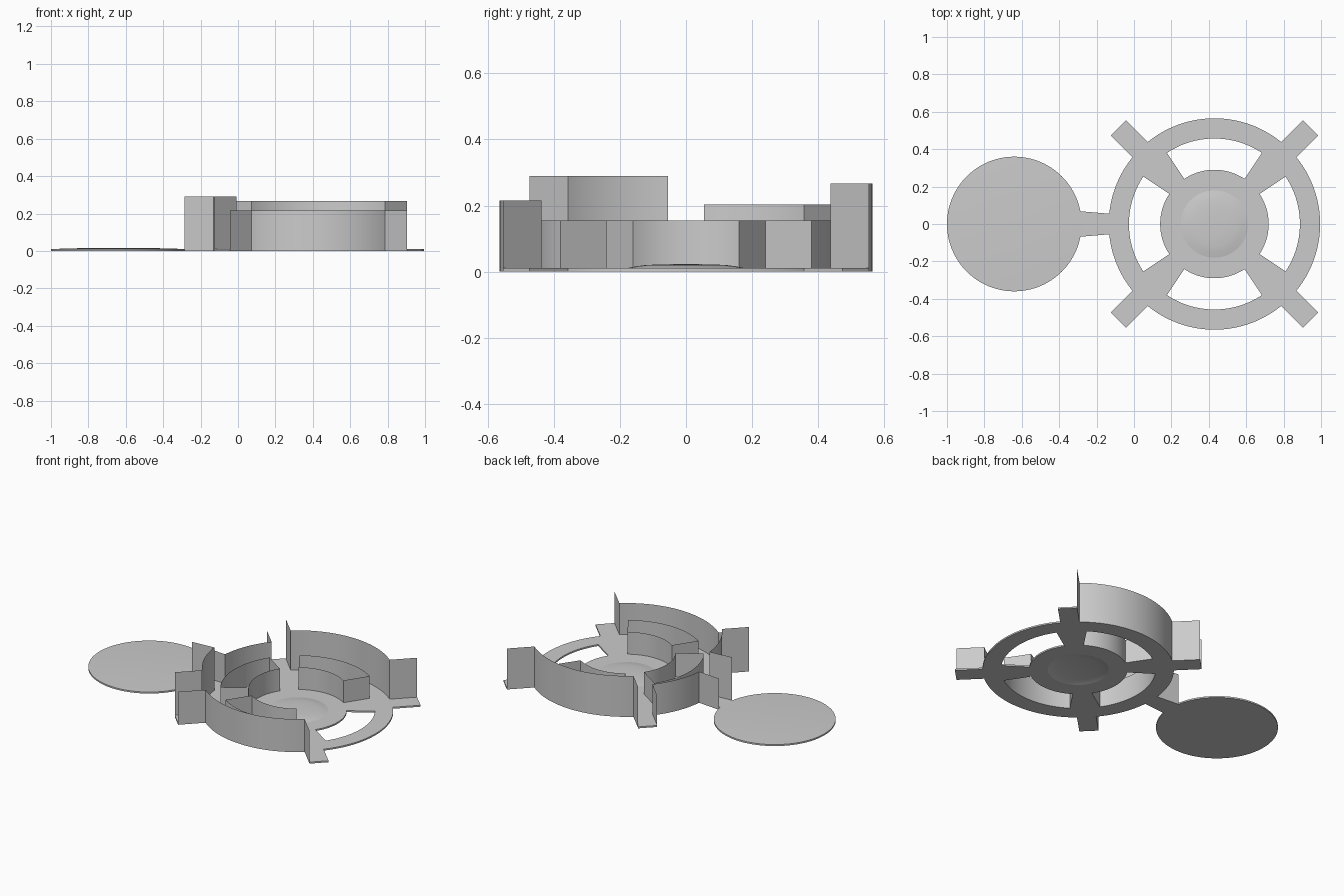
import bpy, bmesh
from math import sin, cos, radians, asin, degrees

if "Cube" in bpy.data.objects:
    bpy.data.objects.remove(bpy.data.objects["Cube"])

CX = 0.43                       # wheel centre
R_OUT, R_IN, R_HUB = 0.565, 0.457, 0.29
DISC_X, R_DISC = -0.64, 0.36
PLATE = 0.010                   # sheet thickness
HALF_WIN = 33.7                 # half angle of each window
ARM_HALF, ARM_TIP = 0.057, 0.727
ROOT = degrees(asin(ARM_HALF / R_OUT))
NECK_Y = 0.055
NECK = degrees(asin(NECK_Y / R_OUT))


def arc(cx, r, a0, a1, n=32):
    return [(cx + r * cos(radians(a0 + (a1 - a0) * i / n)),
             r * sin(radians(a0 + (a1 - a0) * i / n))) for i in range(n + 1)]


def arm_corner(angle, side):
    c, s = cos(radians(angle)), sin(radians(angle))
    return (CX + ARM_TIP * c - side * ARM_HALF * s,
            ARM_TIP * s + side * ARM_HALF * c)


def window(mid):
    return (arc(CX, R_IN, mid - HALF_WIN, mid + HALF_WIN) +
            arc(CX, R_HUB, mid + HALF_WIN, mid - HALF_WIN))


def finish(obj):
    bpy.ops.object.select_all(action='DESELECT')
    obj.select_set(True)
    bpy.context.view_layer.objects.active = obj
    bpy.ops.object.shade_smooth_by_angle(angle=radians(30))


def add_mesh(name, mesh):
    obj = bpy.data.objects.new(name, mesh)
    bpy.context.collection.objects.link(obj)
    finish(obj)
    return obj


def plate(name, loops, z0, z1):
    """Flat sheet with holes, from a filled 2D curve."""
    cu = bpy.data.curves.new(name + "_outline", 'CURVE')
    cu.dimensions, cu.fill_mode = '2D', 'BOTH'
    cu.extrude = (z1 - z0) / 2
    for pts in loops:
        sp = cu.splines.new('POLY')
        sp.points.add(len(pts) - 1)
        for p, (x, y) in zip(sp.points, pts):
            p.co = (x, y, 0, 1)
        sp.use_cyclic_u = True
    tmp = bpy.data.objects.new(name + "_tmp", cu)
    bpy.context.collection.objects.link(tmp)
    dg = bpy.context.evaluated_depsgraph_get()
    mesh = bpy.data.meshes.new_from_object(tmp.evaluated_get(dg))
    bpy.data.objects.remove(tmp)
    for v in mesh.vertices:
        v.co.z += (z0 + z1) / 2
    return add_mesh(name, mesh)


def wall(name, pts, top, closed=False):
    """Thin upright sheet following a path in plan."""
    bm = bmesh.new()
    lo = [bm.verts.new((x, y, PLATE * 0.5)) for x, y in pts]
    hi = [bm.verts.new((x, y, top)) for x, y in pts]
    n = len(pts)
    for i in range(n if closed else n - 1):
        j = (i + 1) % n
        bm.faces.new((lo[i], lo[j], hi[j], hi[i]))
    mesh = bpy.data.meshes.new(name)
    bm.to_mesh(mesh)
    bm.free()
    return add_mesh(name, mesh)


def lathe(name, cx, profile, steps=96):
    bm = bmesh.new()
    vs = [bm.verts.new((r, 0, z)) for r, z in profile]
    es = [bm.edges.new(e) for e in zip(vs, vs[1:])]
    bmesh.ops.spin(bm, geom=vs + es, cent=(0, 0, 0), axis=(0, 0, 1),
                   angle=radians(360), steps=steps)
    bmesh.ops.remove_doubles(bm, verts=bm.verts, dist=1e-5)
    bmesh.ops.recalc_face_normals(bm, faces=bm.faces)
    bmesh.ops.translate(bm, verts=bm.verts, vec=(cx, 0, 0))
    mesh = bpy.data.meshes.new(name)
    bm.to_mesh(mesh)
    bm.free()
    return add_mesh(name, mesh)


# outline stretches between the arms and the neck
right_edge = arc(CX, R_OUT, -45 + ROOT, 45 - ROOT, 48)
back_edge = [arm_corner(45, 1)] + arc(CX, R_OUT, 45 + ROOT, 135 - ROOT, 48) + [arm_corner(135, -1)]
back_left_edge = [arm_corner(135, 1)] + arc(CX, R_OUT, 135 + ROOT, 180 - NECK, 24) + [(-0.285, 0.068)]
front_left_edge = [(x, -y) for x, y in reversed(back_left_edge)]
front_edge = [(x, -y) for x, y in reversed(back_edge)]

# flat wheel with four arms, four windows and a hub opening
outline = ([arm_corner(-45, 1)] + right_edge + [arm_corner(45, -1)] +
           back_edge + back_left_edge + front_left_edge + front_edge)
holes = [window(a) for a in (0, 90, 180, 270)]
holes.append(arc(CX, 0.18, 0, 360, 96)[:-1])
plate("wheel_plate", [outline] + holes, 0, PLATE)

# shallow dome in the hub, hollow underneath
lathe("hub_dome", CX, [(0.18, 0.0), (0.18, 0.010), (0.15, 0.016), (0.12, 0.020),
                       (0.06, 0.022), (0, 0.0225), (0, 0.014), (0.12, 0.012),
                       (0.165, 0.004), (0.18, 0.0)])

# round tab at the end of the neck
lathe("round_tab", DISC_X, [(0, 0), (R_DISC, 0), (R_DISC, PLATE), (0.28, 0.013),
                            (0.15, 0.016), (0, 0.017)])

# upright outer walls of different heights
wall("front_wall", front_edge, 0.215)
wall("back_wall", back_edge, 0.267)
wall("front_left_wall", front_left_edge, 0.29)
wall("back_left_wall", back_left_edge, 0.203)

# upright walls around three of the windows
for name, a in (("back", 90), ("left", 180), ("front", 270)):
    wall(name + "_window_wall", window(a), 0.155, closed=True)
